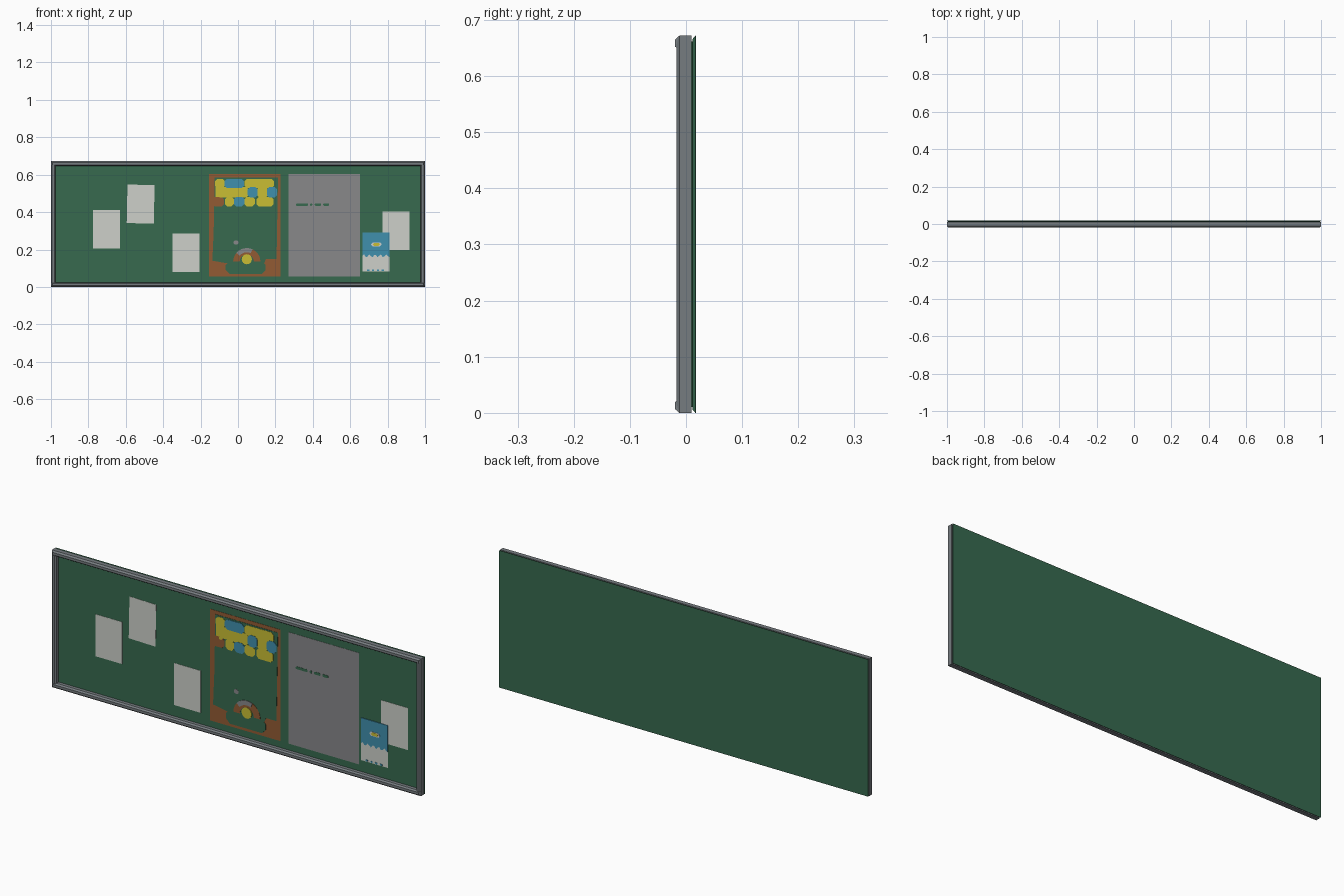
import bpy
import bmesh
import math

cube = bpy.data.objects.get("Cube")
if cube:
    bpy.data.objects.remove(cube, do_unlink=True)

WIDTH, HEIGHT = 2.0, 0.672
FACE = 0.005      # depth of the writing surface
LAYER = 0.0012    # thickness of one pinned sheet


def material(name, rgb):
    linear = [((c / 255 + 0.055) / 1.055) ** 2.4 for c in rgb] + [1.0]
    mat = bpy.data.materials.new(name)
    mat.use_nodes = True
    mat.diffuse_color = linear
    mat.node_tree.nodes["Principled BSDF"].inputs["Base Color"].default_value = linear
    return mat


GREEN = material("board green", (55, 106, 79))
FRAME = material("frame grey", (118, 124, 128))
GREY = material("poster grey", (136, 136, 138))
WHITE = material("paper white", (205, 208, 202))
ORANGE = material("poster orange", (146, 91, 52))
YELLOW = material("banner yellow", (202, 190, 52))
BLUE = material("banner blue", (64, 144, 174))


def finish(name, bm, mat):
    bmesh.ops.recalc_face_normals(bm, faces=bm.faces)
    mesh = bpy.data.meshes.new(name)
    bm.to_mesh(mesh)
    bm.free()
    mesh.materials.append(mat)
    obj = bpy.data.objects.new(name, mesh)
    bpy.context.collection.objects.link(obj)
    return obj


def loft(name, rings, mat, closed=False):
    """Skin matching rings of points; cap the ends or join them up."""
    bm = bmesh.new()
    loops = [[bm.verts.new(p) for p in ring] for ring in rings]
    pairs = list(zip(loops, loops[1:]))
    if closed:
        pairs.append((loops[-1], loops[0]))
    else:
        bm.faces.new(loops[0])
        bm.faces.new(loops[-1])
    for a, b in pairs:
        for i in range(len(a)):
            j = (i + 1) % len(a)
            bm.faces.new((a[i], a[j], b[j], b[i]))
    return finish(name, bm, mat)


def rectangle(inset, y):
    x = WIDTH / 2 - inset
    return [(-x, y, inset), (x, y, inset), (x, y, HEIGHT - inset), (-x, y, HEIGHT - inset)]


def sheet(name, outline, mat, layer):
    """Thin plate on the writing surface."""
    front = FACE - LAYER * layer
    return loft(name, [[(x, y, z) for x, z in outline] for y in (FACE + 0.001, front)], mat)


def patch(name, x0, x1, z0, z1, mat, layer=1, cut=0.0, tilt=0.0):
    if cut:
        pts = [(x0 + cut, z0), (x1 - cut, z0), (x1, z0 + cut), (x1, z1 - cut),
               (x1 - cut, z1), (x0 + cut, z1), (x0, z1 - cut), (x0, z0 + cut)]
    else:
        pts = [(x0, z0), (x1, z0), (x1, z1), (x0, z1)]
    cx, cz = (x0 + x1) / 2, (z0 + z1) / 2
    c, s = math.cos(tilt), math.sin(tilt)
    pts = [(cx + (x - cx) * c - (z - cz) * s, cz + (x - cx) * s + (z - cz) * c) for x, z in pts]
    return sheet(name, pts, mat, layer)


def arc(cx, cz, r, start, end, n):
    angles = [math.radians(start + (end - start) * i / n) for i in range(n + 1)]
    return [(cx + r * math.cos(a), cz + r * math.sin(a)) for a in angles]


# Board slab, with a back panel whose edges flare outwards
loft("writing_board", [rectangle(0.01, FACE), rectangle(0.01, 0.012)], GREEN)
loft("back_panel", [rectangle(0.006, 0.0115), rectangle(0, 0.0165), rectangle(0, 0.018)], GREEN)

# Mitred frame, with slightly deeper top and bottom rails
profile = [(0, 0.01), (0, -0.012), (0.006, -0.017), (0.018, -0.017), (0.025, -0.012), (0.025, 0.01)]
loft("frame", [rectangle(i, y) for i, y in profile], FRAME, closed=True)
rail = [(0, 0.0), (0, -0.012), (0.007, -0.02), (0.019, -0.02), (0.025, -0.012), (0.025, 0.0)]
for name, base, sign in (("bottom_rail", 0, 1), ("top_rail", HEIGHT, -1)):
    rings = [[(x * (WIDTH / 2 - max(0, -0.012 - y)), y, base + sign * i) for i, y in rail]
             for x in (-1, 1)]
    loft(name, rings, FRAME)

# Loose sheets of paper
for name, x, z, tilt in (("far_right_paper", -0.775, 0.205, 0), ("upper_paper", -0.593, 0.34, -0.02),
                         ("lower_paper", -0.35, 0.08, 0), ("far_left_paper", 0.773, 0.198, 0)):
    patch(name, x, x + 0.145, z, z + 0.206, WHITE, tilt=tilt)

# Small picture: blue sky with a wavy edge, a sun and blue marks
patch("picture_paper", 0.665, 0.81, 0.082, 0.288, WHITE, 2)
wave = [(0.665 + 0.145 * i / 16, 0.166 + 0.008 * math.sin(i * 1.9)) for i in range(17)]
sheet("picture_sky", wave + [(0.81, 0.29), (0.665, 0.29)], BLUE, 3)
patch("picture_cloud", 0.712, 0.768, 0.217, 0.238, WHITE, 4, 0.008)
patch("picture_sun", 0.722, 0.758, 0.22, 0.235, YELLOW, 5, 0.006)
for i in range(4):
    x = 0.69 + 0.026 * i
    patch("picture_mark", x, x + 0.012, 0.084, 0.092, BLUE, 3)

# Large grey poster with a broken green line
patch("grey_poster", 0.27, 0.652, 0.057, 0.603, GREY)
for x0, x1 in ((0.31, 0.375), (0.385, 0.398), (0.41, 0.445), (0.455, 0.487)):
    patch("poster_dash", x0, x1, 0.434, 0.447, GREEN, 2, 0.004)

# Orange poster with a green centre
patch("orange_poster", -0.155, 0.228, 0.057, 0.603, ORANGE)
sheet("poster_centre", [(-0.137, 0.14), (-0.06, 0.127), (0.14, 0.127), (0.15, 0.15), (0.206, 0.15),
                        (0.214, 0.585), (-0.125, 0.585), (-0.13, 0.3)], GREEN, 2)
patch("poster_ground", -0.066, 0.148, 0.07, 0.138, GREEN, 2, 0.02)

# Arch, keystone and sun
sheet("arch", arc(0.047, 0.135, 0.073, 0, 180, 14) + arc(0.047, 0.135, 0.038, 180, 0, 14), ORANGE, 3)
sheet("arch_keystone", arc(0.047, 0.135, 0.073, 65, 140, 6) + arc(0.047, 0.135, 0.05, 140, 65, 6), GREY, 4)
patch("grey_spot", -0.024, 0.002, 0.226, 0.248, GREY, 3, 0.007)
sheet("arch_sun", arc(0.047, 0.148, 0.027, 0, 345, 23), YELLOW, 5)

# Banner of rounded blocks: each row lists left, right and colour
rows = [
    (0.528, 0.578, [(-0.122, -0.07, YELLOW), (-0.072, 0.032, BLUE), (0.034, 0.192, YELLOW)]),
    (0.478, 0.535, [(-0.11, 0.056, YELLOW), (0.052, 0.104, BLUE), (0.1, 0.16, YELLOW),
                    (0.155, 0.208, BLUE)]),
    (0.43, 0.482, [(-0.136, -0.075, ORANGE), (-0.07, -0.022, YELLOW), (-0.022, 0.034, BLUE),
                   (0.034, 0.09, YELLOW), (0.098, 0.19, YELLOW)]),
]
for z0, z1, blocks in rows:
    for x0, x1, mat in blocks:
        patch("banner_block", x0, x1, z0, z1, mat, 4 if mat == BLUE else 3, 0.013)
patch("banner_stem", -0.12, -0.08, 0.468, 0.565, YELLOW, 3, 0.013)
